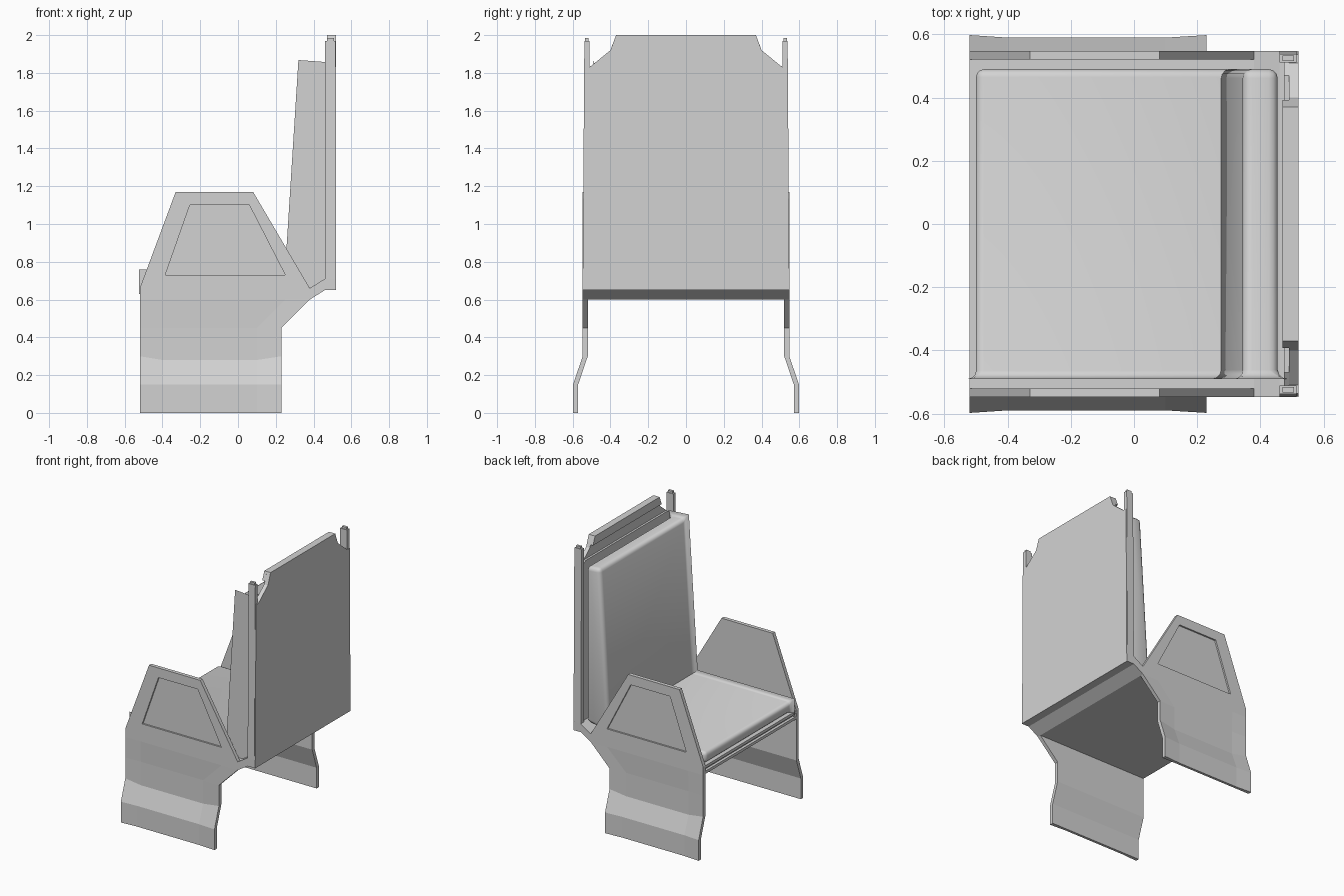
import bpy
import bmesh
import math

cube = bpy.data.objects.get("Cube")
if cube:
    bpy.data.objects.remove(cube, do_unlink=True)

grey = bpy.data.materials.new("light_grey")
grey.use_nodes = True
grey.diffuse_color = (0.65, 0.65, 0.65, 1)
grey.node_tree.nodes["Principled BSDF"].inputs["Base Color"].default_value = grey.diffuse_color


def finish(name, bm, bevel=0):
    """Turn a bmesh into an object, with rounded smooth edges if asked."""
    bmesh.ops.remove_doubles(bm, verts=bm.verts, dist=0.0001)
    if bevel:
        bmesh.ops.bevel(bm, geom=bm.edges[:], offset=bevel, segments=3,
                        profile=0.5, affect='EDGES')
    bmesh.ops.recalc_face_normals(bm, faces=bm.faces)
    mesh = bpy.data.meshes.new(name)
    bm.to_mesh(mesh)
    bm.free()
    mesh.materials.append(grey)
    obj = bpy.data.objects.new(name, mesh)
    bpy.context.collection.objects.link(obj)
    if bevel:
        bpy.ops.object.select_all(action='DESELECT')
        obj.select_set(True)
        bpy.context.view_layer.objects.active = obj
        bpy.ops.object.shade_smooth_by_angle(angle=math.radians(40))
    return obj


def prism(name, profile, axis, start, end, bevel=0):
    """Extrude a profile: (x, z) points along y, or (y, z) points along x."""
    bm = bmesh.new()

    def point(p, d):
        return (p[0], d, p[1]) if axis == 'y' else (d, p[0], p[1])

    a = [bm.verts.new(point(p, start)) for p in profile]
    b = [bm.verts.new(point(p, end)) for p in profile]
    bm.faces.new(a)
    bm.faces.new(b)
    bridge(bm, a, b)
    return finish(name, bm, bevel)


def bridge(bm, a, b):
    for i in range(len(a)):
        j = (i + 1) % len(a)
        bm.faces.new((a[i], a[j], b[j], b[i]))


def symmetric(half):
    return half + [(-y, z) for y, z in reversed(half)]


INNER, OUTER = 0.52, 0.547

# Seat base with a grooved front edge and a rising rear lip
rear = [(0.38, 0.60), (0.46, 0.65), (0.52, 0.65), (0.52, 0.71), (0.46, 0.71), (0.38, 0.66)]
groove = [(-0.52, 0.66), (-0.52, 0.64), (-0.50, 0.64), (-0.50, 0.62), (-0.52, 0.62), (-0.52, 0.60)]
prism("seat_base", rear + groove, 'y', -INNER, INNER)

# Cushions
prism("seat_cushion", [(-0.50, 0.655), (0.34, 0.655), (0.34, 0.735), (-0.50, 0.735)],
      'y', -0.49, 0.49, bevel=0.025)
prism("back_cushion", [(0.272, 0.67), (0.455, 0.705), (0.455, 1.83), (0.346, 1.838)],
      'y', -0.49, 0.49, bevel=0.028)

# Backrest shell: rear sheet, front plate and top rim
prism("back_sheet", symmetric([(0.544, 0.71), (0.537, 1.83), (0.51, 1.83), (0.40, 1.92), (0.37, 2.0)]),
      'x', 0.49, 0.52)
prism("back_plate", symmetric([(0.512, 0.71), (0.512, 1.83), (0.47, 1.86)]), 'x', 0.475, 0.49)
prism("back_top_rim", symmetric([(0.393, 1.94), (0.37, 2.0)]), 'x', 0.47, 0.49)


def armrest(name, s):
    """Trapezoid side plate with a shallow recess on its outer face."""
    edge = [(-0.52, 0.66), (-0.33, 1.17), (0.08, 1.17), (0.38, 0.66)]
    inset = [(-0.385, 0.73), (-0.255, 1.10), (0.06, 1.10), (0.25, 0.73)]
    bm = bmesh.new()
    loops = [[bm.verts.new((x, s * y, z)) for x, z in shape]
             for shape, y in ((edge, INNER), (edge, OUTER), (inset, OUTER), (inset, OUTER - 0.012))]
    bm.faces.new(loops[0])
    bm.faces.new(loops[3])
    for a, b in zip(loops, loops[1:]):
        bridge(bm, a, b)
    finish(name, bm)


def leg_panel(name, s):
    """Folded, flared panel whose outer face is slightly sunk in the middle."""
    # height, outer y, right edge, middle sink, middle drop
    rows = [(0, 0.598, 0.23, 0.008, 0), (0.15, 0.598, 0.23, 0.008, 0),
            (0.30, OUTER, 0.23, 0.006, 0.02), (0.45, OUTER, 0.23, 0.006, 0),
            (0.60, OUTER, 0.38, 0, 0)]
    bm = bmesh.new()
    outer, inner = [], []
    for z, y, right, sink, drop in rows:
        xs = (-0.52, -0.40, right - 0.13, right)
        mid = (0, 1, 1, 0)
        outer.append([bm.verts.new((x, s * (y - sink * m), z - drop * m)) for x, m in zip(xs, mid)])
        inner.append([bm.verts.new((x, s * (y - 0.027), z)) for x in xs])
    for grid in (outer, inner):
        for low, high in zip(grid, grid[1:]):
            for i in range(3):
                bm.faces.new((low[i], low[i + 1], high[i + 1], high[i]))

    def border(g):
        return g[0] + [r[-1] for r in g[1:]] + g[-1][-2::-1] + [r[0] for r in g[-2:0:-1]]

    bridge(bm, border(outer), border(inner))
    finish(name, bm)


# Both sides
for side, s in (("front", -1), ("rear", 1)):
    armrest(side + "_armrest", s)
    leg_panel(side + "_leg_panel", s)
    # Solid end of the seat base
    prism(side + "_seat_end", rear + [groove[0], groove[-1]], 'y', s * INNER, s * OUTER)
    # Upright post with a narrow cap
    prism(side + "_post", [(s * 0.512, 0.71), (s * OUTER, 0.71), (s * 0.538, 1.97), (s * 0.512, 1.97)],
          'x', 0.46, 0.515)
    prism(side + "_post_cap", [(s * 0.516, 1.97), (s * 0.534, 1.97), (s * 0.534, 1.985), (s * 0.516, 1.985)],
          'x', 0.47, 0.507)
